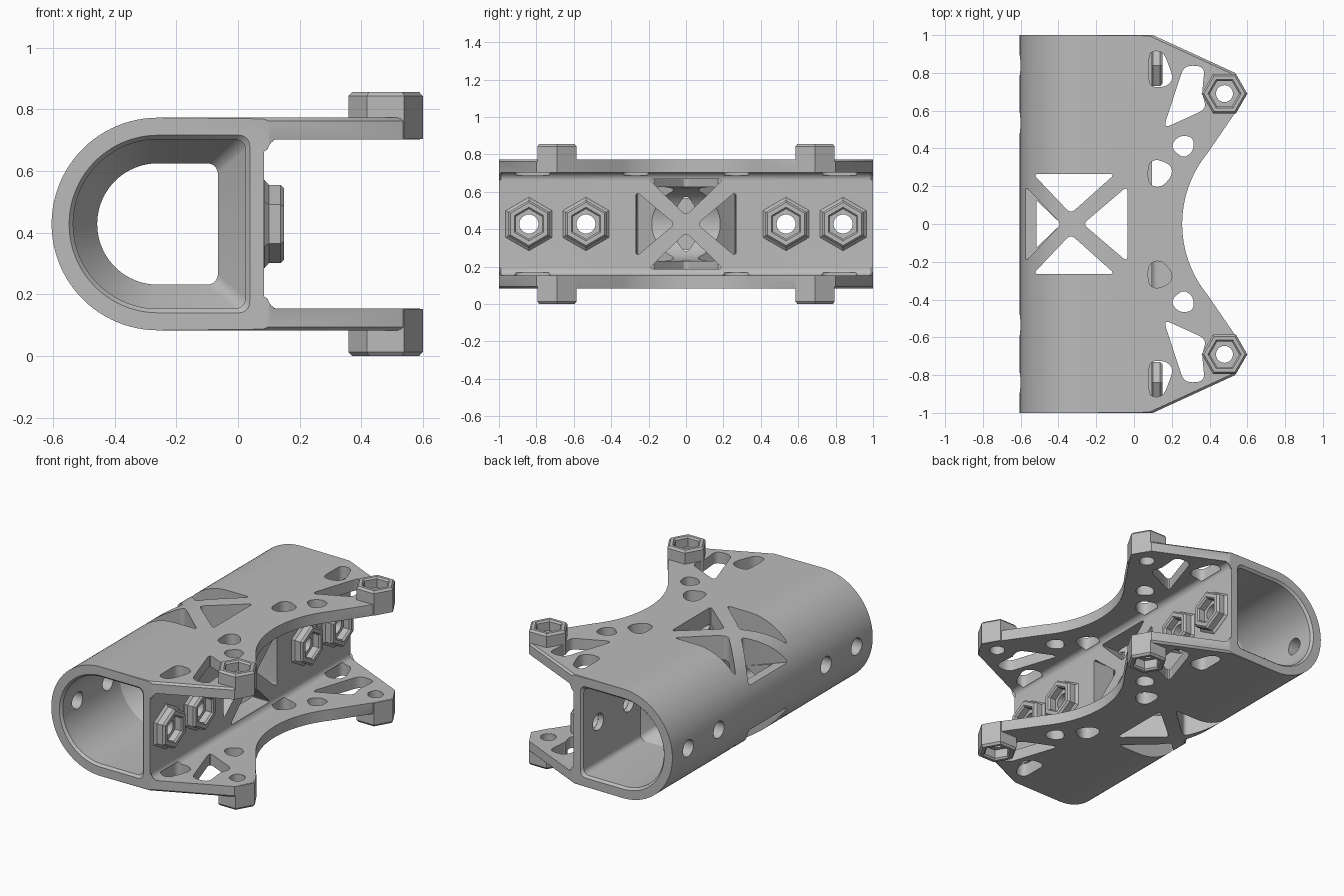
import bpy
import bmesh
from math import cos, sin, pi, radians, sqrt, asin
from mathutils import Vector

if "Cube" in bpy.data.objects:
    bpy.data.objects.remove(bpy.data.objects["Cube"])

C = 0.428        # mid height
ARC_X = -0.26    # centre of the rounded back

grey = bpy.data.materials.new("plain grey")
grey.use_nodes = True
grey.diffuse_color = (0.5, 0.5, 0.5, 1)
grey.node_tree.nodes["Principled BSDF"].inputs["Base Color"].default_value = (0.5, 0.5, 0.5, 1)

AXES = {
    "x": lambda u, v, t: Vector((t, u, v)),
    "y": lambda u, v, t: Vector((u, t, v)),
    "z": lambda u, v, t: Vector((u, v, t)),
}


def loft(bm, rings, closed=False):
    """Skin equal-length rings; cap the ends, or join the last to the first."""
    loops = [[bm.verts.new(p) for p in ring] for ring in rings]
    pairs = list(zip(loops, loops[1:]))
    if closed:
        pairs.append((loops[-1], loops[0]))
    for a, b in pairs:
        for i in range(len(a)):
            j = (i + 1) % len(a)
            bm.faces.new((a[i], a[j], b[j], b[i]))
    if closed:
        return []
    return [bm.faces.new(loops[0]), bm.faces.new(loops[-1])]


def prism(bm, points, axis, start, end, chamfer=0):
    put = AXES[axis]
    caps = loft(bm, [[put(u, v, t) for u, v in points] for t in (start, end)])
    if chamfer:
        edges = list({e for f in caps for e in f.edges})
        bmesh.ops.bevel(bm, geom=edges, offset=chamfer, segments=1,
                        affect='EDGES', clamp_overlap=False)


def finish(name, bm):
    bmesh.ops.recalc_face_normals(bm, faces=bm.faces[:])
    mesh = bpy.data.meshes.new(name)
    bm.to_mesh(mesh)
    bm.free()
    mesh.materials.append(grey)
    obj = bpy.data.objects.new(name, mesh)
    bpy.context.collection.objects.link(obj)
    return obj


def select(obj):
    bpy.ops.object.select_all(action='DESELECT')
    obj.select_set(True)
    bpy.context.view_layer.objects.active = obj


def boolean(target, bm, operation='DIFFERENCE'):
    cutter = finish("cutter", bm)
    cutter.hide_render = True
    mod = target.modifiers.new("cut", 'BOOLEAN')
    mod.operation = operation
    mod.solver = 'EXACT'
    mod.object = cutter
    select(target)
    bpy.ops.object.modifier_apply(modifier=mod.name)
    bpy.data.objects.remove(cutter)


def rounded(points, r, steps=5):
    """Round every corner of a polygon."""
    out = []
    pts = [Vector(p) for p in points]
    for i, p in enumerate(pts):
        to_a, to_b = pts[i - 1] - p, pts[(i + 1) % len(pts)] - p
        a = p + to_a.normalized() * min(r, 0.45 * to_a.length)
        b = p + to_b.normalized() * min(r, 0.45 * to_b.length)
        for k in range(steps + 1):
            t = k / steps
            out.append(a * (1 - t) ** 2 + p * 2 * t * (1 - t) + b * t * t)
    return out


def arc(cx, cz, r, a0, a1, steps):
    return [(cx + r * cos(radians(a0 + (a1 - a0) * k / steps)),
             cz + r * sin(radians(a0 + (a1 - a0) * k / steps))) for k in range(steps + 1)]


def d_profile(h, right, r=0.035):
    return (arc(ARC_X, C, h, 90, 270, 40)
            + arc(right - r, C - h + r, r, -90, 0, 5)
            + arc(right - r, C + h - r, r, 0, 90, 5))


def circle(cx, cy, r, n=24):
    return [(cx + r * cos(2 * pi * i / n), cy + r * sin(2 * pi * i / n)) for i in range(n)]


# Body: rounded back with two flat arms and a cross wall
H, INNER, WALL, F = 0.345, 0.275, 0.085, 0.04
side = arc(ARC_X, C, H, 90, 270, 48)
side += [(0.65, C - H), (0.65, C - INNER)]
side += arc(WALL + F, C - INNER + F, F, 270, 180, 6)
side += arc(WALL + F, C + INNER - F, F, 180, 90, 6)
side += [(0.65, C + INNER), (0.65, C + H)]
bm = bmesh.new()
prism(bm, side, "y", -1, 1, 0.01)
body = finish("tube_body_with_arms", bm)

# Arm outline: pointed ends joined by a concave curve
R = 0.59
sweep = asin(0.37 / R)
half = [(-0.7, 1.02), (0.0565, 1.02), (0.535, 0.8), (0.59, 0.69), (0.54, 0.595)]
half += [(0.255 + R - sqrt(R * R - y * y), y)
         for y in (R * sin(sweep * (1 - k / 12)) for k in range(13))]
outline = half + [(x, -y) for x, y in reversed(half[:-1])]
bm = bmesh.new()
prism(bm, outline, "z", C - H - 0.0005, C + H + 0.0005, 0.012)
boolean(body, bm, 'INTERSECT')

# Bore, narrowing to a thick collar in the middle
stations = [(-1.01, 0.297, 0.047), (-0.985, 0.275, 0.025), (-0.42, 0.275, 0.025), (-0.29, 0.197, -0.065)]
stations += [(-y, h, x) for y, h, x in reversed(stations)]
bm = bmesh.new()
loft(bm, [[Vector((x, y, z)) for x, z in d_profile(h, right)] for y, h, right in stations])
boolean(body, bm)

# Crossed struts on the top and bottom: four triangular windows
bm = bmesh.new()
prism(bm, rounded([(-0.27, 0), (-0.035, 0.2), (-0.035, -0.2)], 0.03), "z", -0.1, 1)
for s in (1, -1):
    prism(bm, rounded([(-0.335, s * 0.055), (-0.1, s * 0.265), (-0.535, s * 0.265)], 0.03), "z", -0.1, 1)
    prism(bm, rounded([(-0.385, 0), (-0.575, 0.2), (-0.575, -0.2)], 0.025), "z", C + s * 0.14, C + s * 0.5)
boolean(body, bm)

# Crossed struts in the wall, arm lightening holes and bolt holes
arm_holes = [
    [(0.08, 0.915), (0.155, 0.915), (0.21, 0.77), (0.17, 0.725), (0.08, 0.725)],
    [(0.265, 0.84), (0.375, 0.835), (0.36, 0.69), (0.385, 0.61), (0.155, 0.505)],
    [(0.19, 0.41), (0.24, 0.47), (0.315, 0.46), (0.315, 0.385), (0.26, 0.345)],
    [(0.075, 0.32), (0.12, 0.345), (0.2, 0.31), (0.2, 0.25), (0.14, 0.19), (0.075, 0.21)],
]
BOSS_X, BOSS_Y = 0.479, 0.69
NUT_Y = (0.535, 0.84)
bm = bmesh.new()
prism(bm, [(-0.516, 0.125), (-0.4, 0.014), (-0.4, -0.014), (-0.516, -0.125)], "z", C - 0.145, C + 0.145)
for s in (1, -1):
    prism(bm, rounded([(s * 0.06, C), (s * 0.268, C + 0.175), (s * 0.268, C - 0.175)], 0.03), "x", -0.07, 0.2)
    prism(bm, rounded([(0, C + s * 0.045), (0.2, C + s * 0.24), (-0.2, C + s * 0.24)], 0.03), "x", -0.07, 0.2)
    for y in NUT_Y:
        prism(bm, circle(s * y, C, 0.053), "x", -0.7, 0.2)
    for up in (1, -1):
        span = (C + up * 0.26, C + up * 0.4)
        for hole in arm_holes:
            prism(bm, rounded([(x, s * y) for x, y in hole], 0.045), "z", *span)
        prism(bm, circle(BOSS_X, s * BOSS_Y, 0.047), "z", *span)
boolean(body, bm)
parts = [body]


# Hexagonal bosses with a nut recess and a through hole
def hex_ring(r, n=4):
    corners = [Vector((cos(k * pi / 3), sin(k * pi / 3))) * r for k in range(6)]
    return [corners[k].lerp(corners[(k + 1) % 6], i / n) for k in range(6) for i in range(n)]


def hex_boss(name, steps, hole, floor, base, place):
    rings = [(hex_ring(r), t) for r, t in steps]
    rings += [(circle(0, 0, hole), floor), (circle(0, 0, hole), base)]
    bm = bmesh.new()
    loft(bm, [[place(u, v, t) for u, v in ring] for ring, t in rings], closed=True)
    parts.append(finish(name, bm))


for s, where in ((1, "back"), (-1, "front")):
    for up, level in ((1, "upper"), (-1, "lower")):
        hex_boss(f"{level}_{where}_arm_boss",
                 [(0.121, 0.276), (0.121, C - 0.013), (0.109, C), (0.088, C), (0.078, C - 0.01),
                  (0.078, C - 0.065)],
                 0.045, C - 0.065, 0.276,
                 lambda u, v, t: Vector((BOSS_X + u, s * BOSS_Y + v, C + up * t)))
    for y, spot in zip(NUT_Y, ("inner", "outer")):
        hex_boss(f"{where}_{spot}_wall_boss",
                 [(0.145, 0.06), (0.143, 0.086), (0.127, 0.1), (0.127, 0.138), (0.115, 0.15),
                  (0.09, 0.15), (0.08, 0.14), (0.08, 0.1)],
                 0.051, 0.1, 0.06,
                 lambda u, v, t: Vector((t, s * y + v, C + u)))

for part in parts:
    select(part)
    bpy.ops.object.shade_smooth_by_angle(angle=radians(30))
